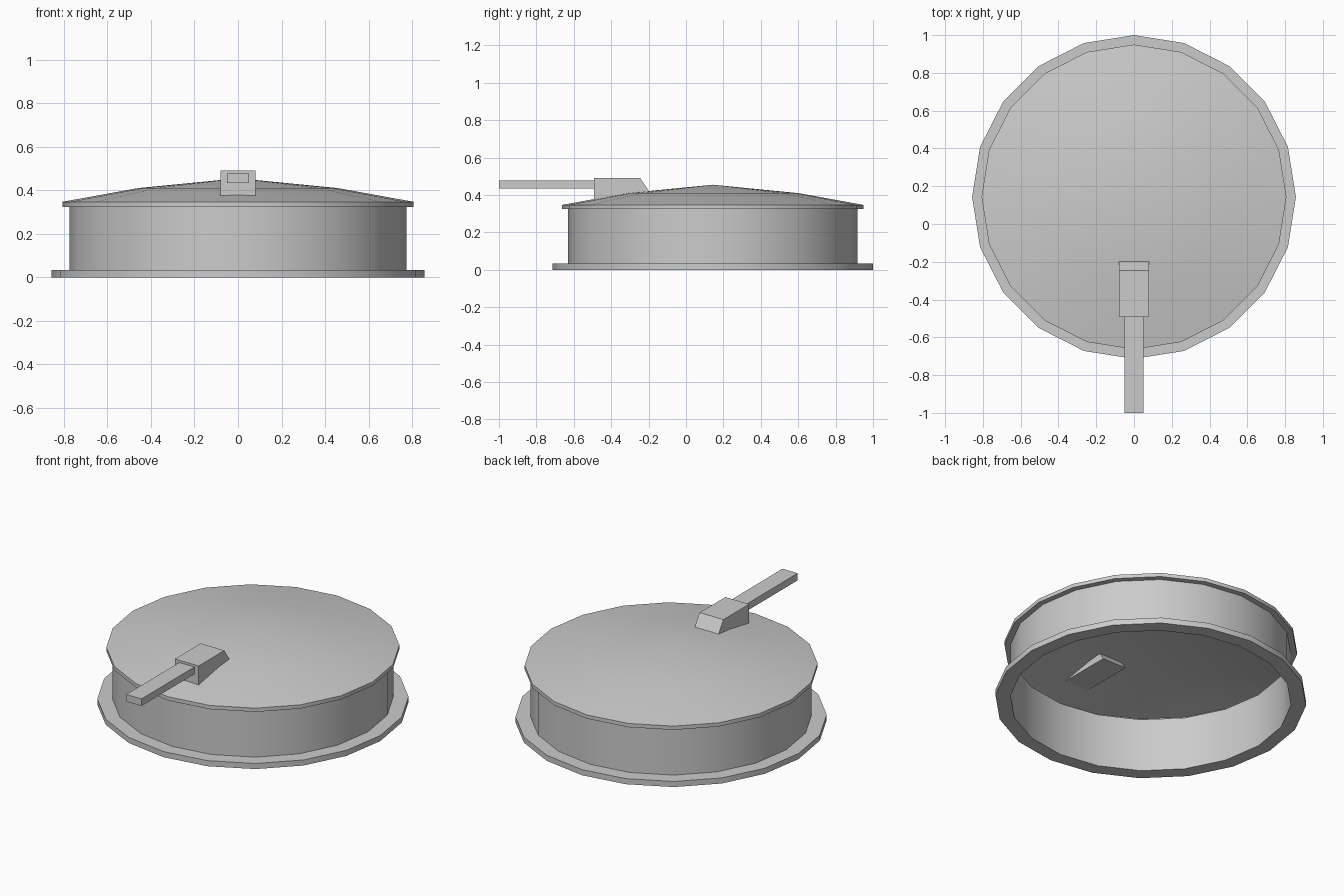
import bpy, bmesh, math

if "Cube" in bpy.data.objects:
    bpy.data.objects.remove(bpy.data.objects["Cube"])

SIDES = 20
CENTRE_Y = 0.143


def add_mesh(name, bm, smooth=False):
    bmesh.ops.recalc_face_normals(bm, faces=bm.faces)
    mesh = bpy.data.meshes.new(name)
    bm.to_mesh(mesh)
    bm.free()
    obj = bpy.data.objects.new(name, mesh)
    bpy.context.collection.objects.link(obj)
    if smooth:
        bpy.ops.object.select_all(action='DESELECT')
        obj.select_set(True)
        bpy.context.view_layer.objects.active = obj
        bpy.ops.object.shade_smooth_by_angle(angle=math.radians(30))
    return obj


def lathe(name, profile):
    """Spin an (r, z) profile around the drum's axis."""
    bm = bmesh.new()
    verts = [bm.verts.new((r, 0, z)) for r, z in profile]
    edges = [bm.edges.new(pair) for pair in zip(verts, verts[1:])]
    bmesh.ops.spin(bm, geom=verts + edges, cent=(0, 0, 0), axis=(0, 0, 1),
                   angle=math.tau, steps=SIDES)
    bmesh.ops.remove_doubles(bm, verts=bm.verts, dist=1e-4)
    bmesh.ops.recalc_face_normals(bm, faces=bm.faces)
    obj = add_mesh(name, bm, smooth=True)
    # outward-facing normals for open sheets
    face = max(obj.data.polygons, key=lambda f: f.normal.z * f.center.z
               + f.normal.x * f.center.x + f.normal.y * f.center.y)
    if face.normal.dot(face.center) <= 0:
        obj.data.flip_normals()
    obj.location.y = CENTRE_Y
    return obj


def side_extrusion(name, outline, half_width):
    """Extrude a (y, z) outline across x."""
    bm = bmesh.new()
    face = bm.faces.new([bm.verts.new((-half_width, y, z)) for y, z in outline])
    ext = bmesh.ops.extrude_face_region(bm, geom=[face])
    moved = [v for v in ext['geom'] if isinstance(v, bmesh.types.BMVert)]
    bmesh.ops.translate(bm, verts=moved, vec=(2 * half_width, 0, 0))
    return add_mesh(name, bm)


# Shallow domed lid with an overhanging lip, open underneath
lathe("domed_lid", [(0, 0.455), (0.459, 0.41), (0.807, 0.347),
                    (0.807, 0.324), (0.774, 0.324)])

# Thin drum wall
lathe("drum_wall", [(0.774, 0.324), (0.774, 0.034)])

# Flat base flange ring
lathe("base_flange", [(0.774, 0.034), (0.857, 0.034), (0.857, 0),
                      (0.774, 0), (0.774, 0.034)])

# Wedge-nosed block sunk through the lid
side_extrusion("handle_block", [(-0.492, 0.375), (-0.492, 0.491),
                                (-0.245, 0.491), (-0.168, 0.375)], 0.08)

# Straight handle bar
side_extrusion("handle_bar", [(-1, 0.434), (-1, 0.477),
                              (-0.49, 0.477), (-0.49, 0.434)], 0.051)
